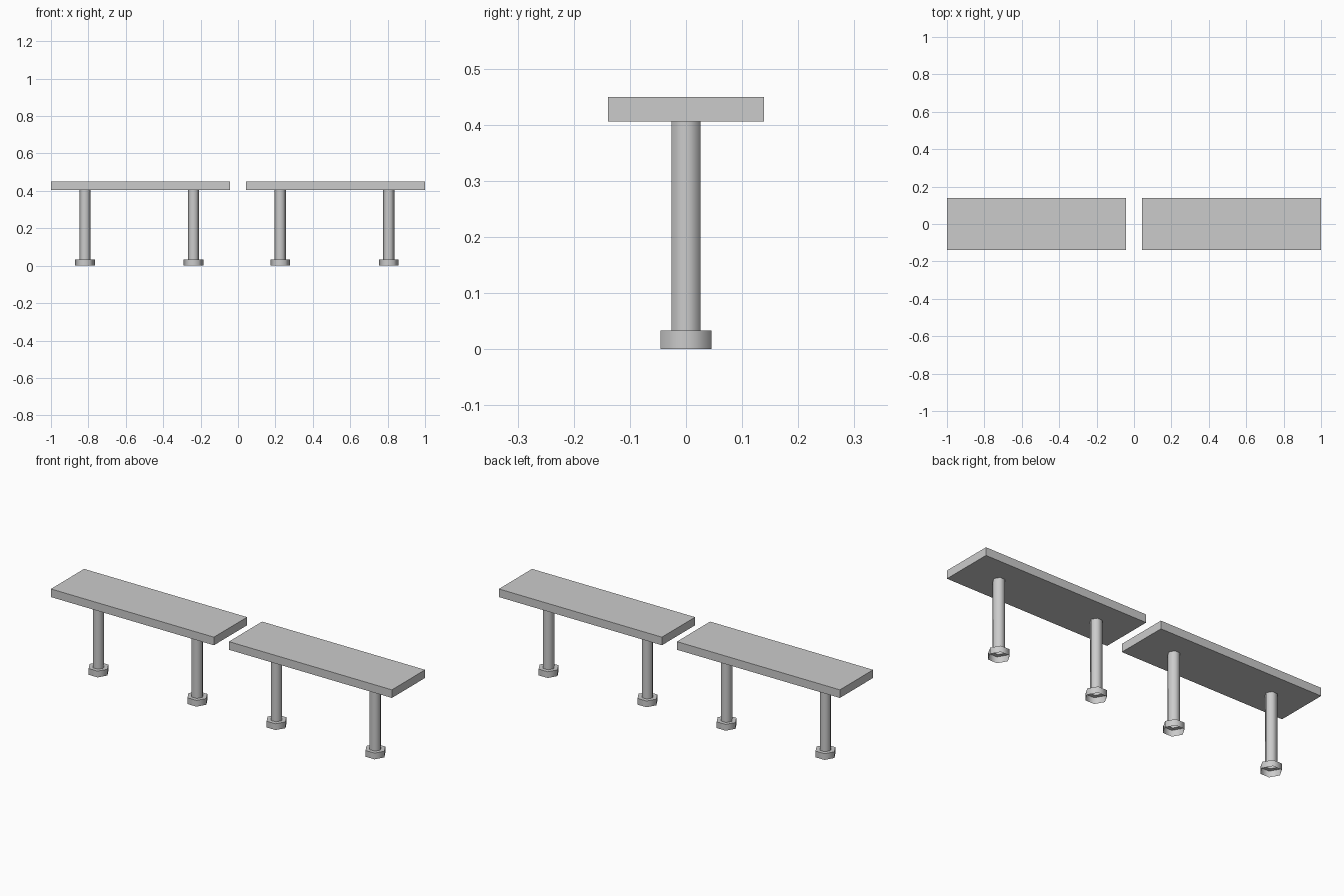
import bpy, bmesh, math

if "Cube" in bpy.data.objects:
    bpy.data.objects.remove(bpy.data.objects["Cube"])

SEAT_LENGTH, SEAT_DEPTH = 0.956, 0.278
SEAT_BOTTOM, SEAT_TOP = 0.406, 0.449
SIDES = 6


def finish(name, bm):
    mesh = bpy.data.meshes.new(name)
    bm.to_mesh(mesh)
    bm.free()
    obj = bpy.data.objects.new(name, mesh)
    bpy.context.collection.objects.link(obj)
    return obj


def make_seat(name, x):
    bm = bmesh.new()
    bmesh.ops.create_cube(bm, size=1)
    bmesh.ops.scale(bm, verts=bm.verts, vec=(SEAT_LENGTH, SEAT_DEPTH, SEAT_TOP - SEAT_BOTTOM))
    bmesh.ops.translate(bm, verts=bm.verts, vec=(x, 0, (SEAT_TOP + SEAT_BOTTOM) / 2))
    return finish(name, bm)


def make_leg(name, x):
    # Hexagonal post with a wider, hollow foot open at the bottom
    profile = [(0.0525, 0), (0.0525, 0.033), (0.0302, 0.033), (0.0302, SEAT_BOTTOM)]
    bm = bmesh.new()
    rings = []
    for r, z in profile:
        angles = [math.tau * i / SIDES for i in range(SIDES)]
        rings.append([bm.verts.new((r * math.cos(a), r * math.sin(a), z)) for a in angles])
    for low, high in zip(rings, rings[1:]):
        for i in range(SIDES):
            j = (i + 1) % SIDES
            bm.faces.new((low[i], low[j], high[j], high[i]))
    obj = finish(name, bm)
    obj.location.x = x
    # Rounded shading around the post, sharp where the foot steps in
    bpy.ops.object.select_all(action='DESELECT')
    obj.select_set(True)
    bpy.context.view_layer.objects.active = obj
    bpy.ops.object.shade_smooth_by_angle(angle=math.radians(70))


# Two identical benches side by side
for side, centre in (("left", -0.522), ("right", 0.522)):
    make_seat(f"{side}_bench_seat", centre)
    make_leg(f"{side}_bench_leg_outer" if side == "left" else f"{side}_bench_leg_inner", centre - 0.296)
    make_leg(f"{side}_bench_leg_inner" if side == "left" else f"{side}_bench_leg_outer", centre + 0.284)
